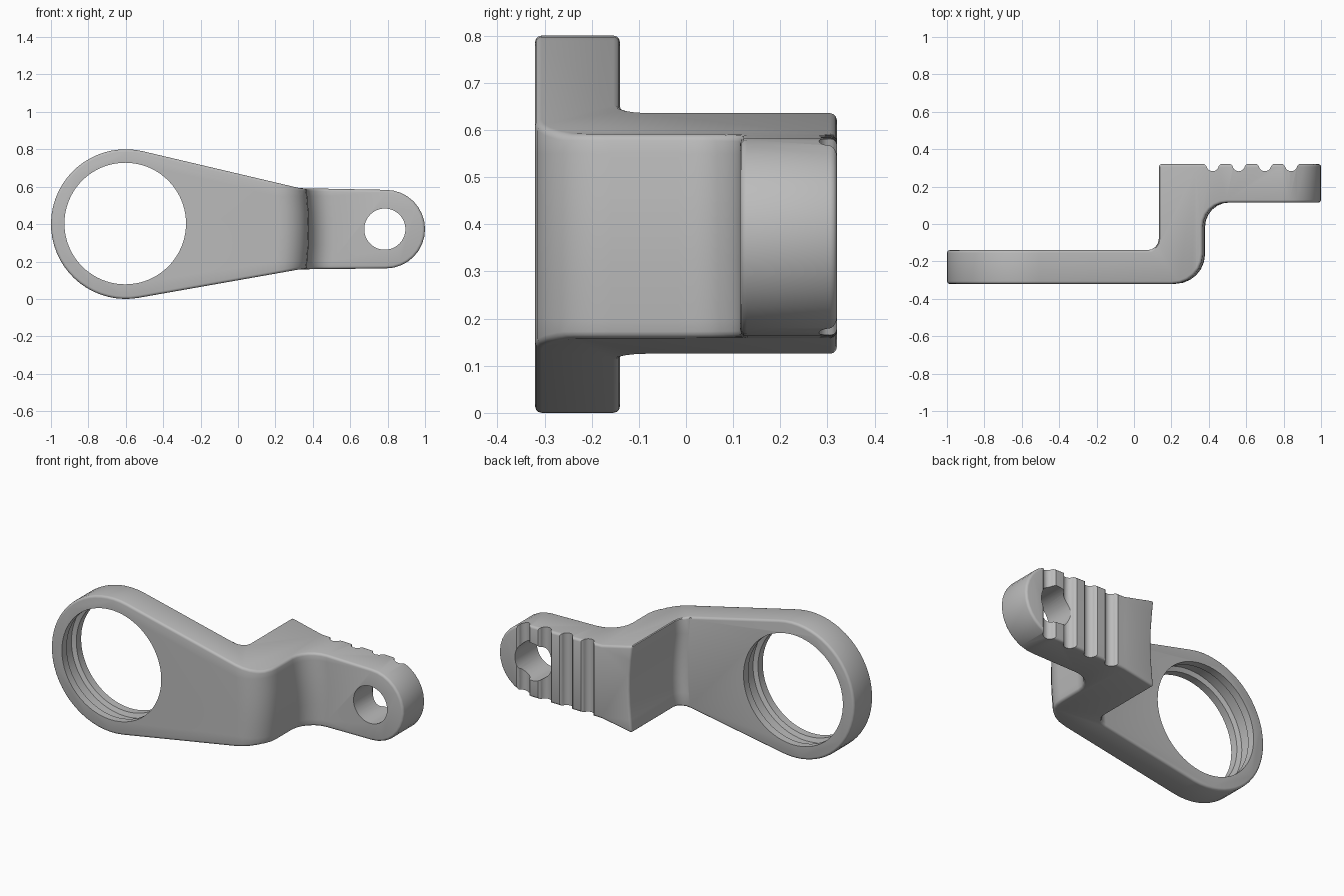
import bpy
import bmesh
from math import sin, cos, radians, pi

cube = bpy.data.objects.get("Cube")
if cube:
    bpy.data.objects.remove(cube, do_unlink=True)


def arc(cx, cy, r, start, end, steps):
    """Points on an arc, angles in degrees."""
    angles = [radians(start + (end - start) * i / steps) for i in range(steps + 1)]
    return [(cx + r * cos(a), cy + r * sin(a)) for a in angles]


def loft(name, rings):
    """Closed solid skinned through equal-length rings of points."""
    bm = bmesh.new()
    loops = [[bm.verts.new(p) for p in ring] for ring in rings]
    n = len(loops[0])
    for a, b in zip(loops, loops[1:]):
        for i in range(n):
            j = (i + 1) % n
            bm.faces.new((a[i], a[j], b[j], b[i]))
    bm.faces.new(loops[0])
    bm.faces.new(loops[-1])
    bmesh.ops.recalc_face_normals(bm, faces=bm.faces)
    # Merge coplanar slices so flat sides stay single faces
    bmesh.ops.dissolve_limit(bm, angle_limit=radians(0.1), verts=bm.verts, edges=bm.edges)
    mesh = bpy.data.meshes.new(name)
    bm.to_mesh(mesh)
    bm.free()
    obj = bpy.data.objects.new(name, mesh)
    bpy.context.scene.collection.objects.link(obj)
    return obj


def lathe_y(name, cx, cz, profile, segments=64):
    """Solid of revolution around a front-to-back axis; profile is (radius, y)."""
    return loft(name, [[(cx + r * cos(2 * pi * i / segments), y,
                         cz + r * sin(2 * pi * i / segments))
                        for i in range(segments)] for r, y in profile])


def apply_modifier(obj, mod):
    bpy.context.view_layer.objects.active = obj
    bpy.ops.object.modifier_apply(modifier=mod.name)


def boolean(obj, cutter, operation):
    cutter.hide_render = True
    mod = obj.modifiers.new("cut", "BOOLEAN")
    mod.operation = operation
    mod.solver = "EXACT"
    mod.object = cutter
    apply_modifier(obj, mod)
    bpy.data.objects.remove(cutter, do_unlink=True)


# Folded plate, as seen from above
fold = [(-1.1, -0.32)]
fold += arc(0.20, -0.16, 0.16, -90, 0, 6)
fold += arc(0.49, -0.015, 0.13, 180, 90, 6)
fold += [(1.1, 0.115), (1.1, 0.32), (0.13, 0.32)]
fold += arc(0.07, -0.08, 0.06, 0, -90, 4)
fold += [(-1.1, -0.14)]


def bow(z):
    """Sideways bulge of the fold at mid height."""
    return 0.02 * max(0, 1 - ((z - 0.375) / 0.25) ** 2)


levels = [-0.1, 0.1, 0.2, 0.29, 0.375, 0.46, 0.55, 0.65, 0.9]
bracket = loft("offset_bracket", [
    [(x + (bow(z) if abs(x) < 1 else 0), y, z) for x, y in fold] for z in levels])

# Front outline: large ring end tapering to a rounded tab
outline = arc(-0.6, 0.4, 0.4, 76.8, 280, 34)
outline += [(0.33, 0.158)]
outline += arc(0.79, 0.373, 0.21, -90, 90, 16)
outline += [(0.33, 0.592)]
boolean(bracket, loft("outline_cutter", [[(x, y, z) for x, z in outline]
                                         for y in (-0.5, 0.5)]), "INTERSECT")

# Rounded outer edges
bevel = bracket.modifiers.new("edges", "BEVEL")
bevel.width = 0.014
bevel.segments = 3
bevel.limit_method = "ANGLE"
bevel.angle_limit = radians(40)
bevel.use_clamp_overlap = False
apply_modifier(bracket, bevel)

# Grip grooves across the back of the tab
for cx in (0.42, 0.56, 0.70, 0.84):
    groove = [(cx - 0.06, 0.36), (cx - 0.046, 0.322), (cx - 0.038, 0.315)]
    groove += arc(cx, 0.315, 0.033, 190, 350, 10)
    groove += [(cx + 0.038, 0.315), (cx + 0.046, 0.322), (cx + 0.06, 0.36)]
    boolean(bracket, loft("groove_cutter", [[(x, y, z) for x, y in groove]
                                            for z in (-0.1, 0.9)]), "DIFFERENCE")

# Large bore with an inner ring groove, and the tab's bolt hole
bore = [(0.325, -0.5), (0.325, -0.275), (0.35, -0.265),
        (0.35, -0.195), (0.325, -0.185), (0.325, 0.0)]
boolean(bracket, lathe_y("bore_cutter", -0.603, 0.403, bore, 80), "DIFFERENCE")
boolean(bracket, lathe_y("bolt_hole_cutter", 0.785, 0.373,
                         [(0.11, 0.0), (0.11, 0.5)], 48), "DIFFERENCE")

# Plain grey finish
grey = bpy.data.materials.new("plain_grey")
grey.use_nodes = True
colour = (0.5, 0.5, 0.5, 1)
grey.diffuse_color = colour
grey.node_tree.nodes["Principled BSDF"].inputs["Base Color"].default_value = colour
bracket.data.materials.clear()
bracket.data.materials.append(grey)

bpy.ops.object.select_all(action="DESELECT")
bracket.select_set(True)
bpy.context.view_layer.objects.active = bracket
bpy.ops.object.shade_smooth_by_angle(angle=radians(32))
